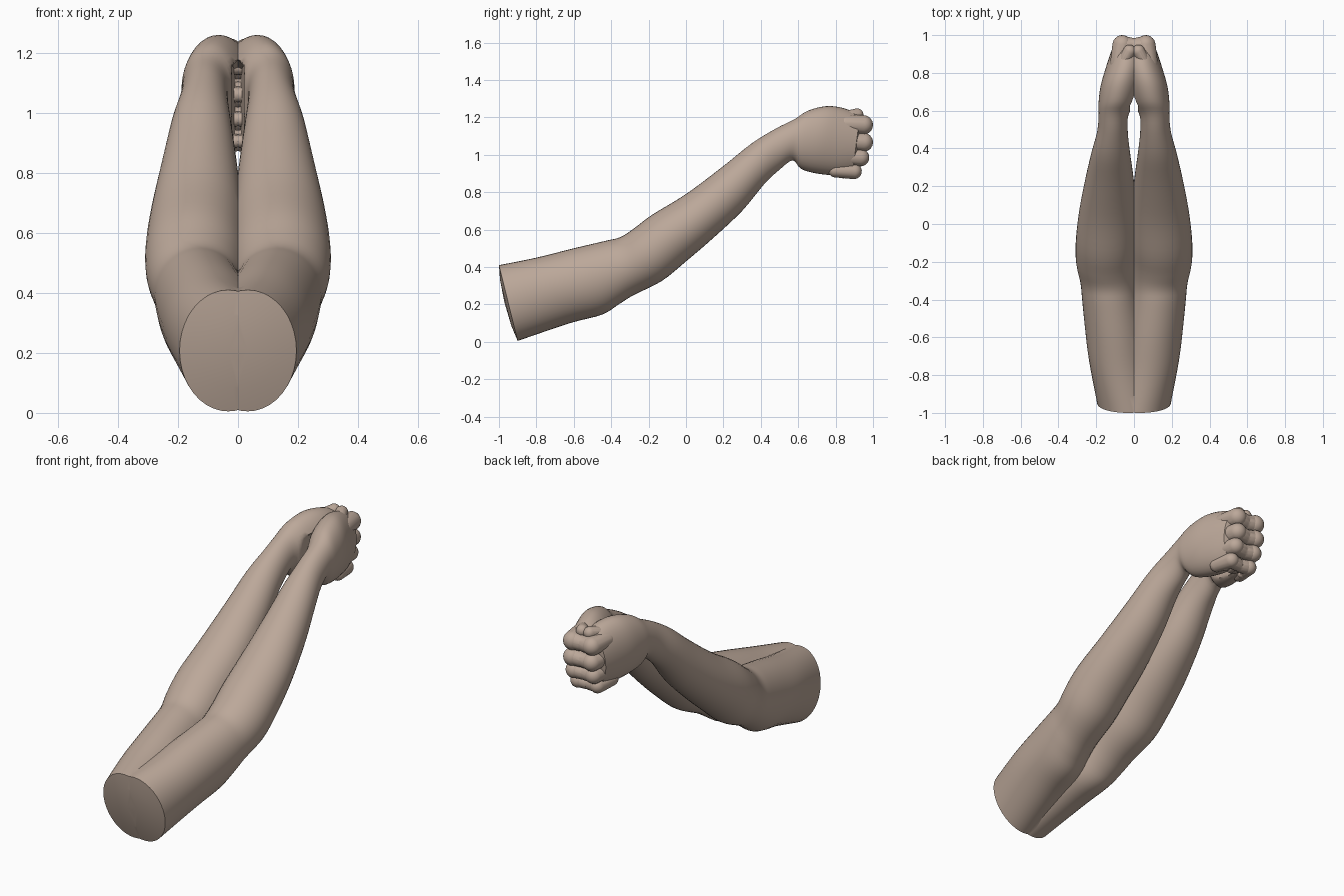
import bpy, bmesh, math
from mathutils import Vector

if "Cube" in bpy.data.objects:
    bpy.data.objects.remove(bpy.data.objects["Cube"])

skin = bpy.data.materials.new("skin")
skin.diffuse_color = (0.50, 0.39, 0.32, 1)
skin.use_nodes = True
skin.node_tree.nodes["Principled BSDF"].inputs["Base Color"].default_value = skin.diffuse_color


def finish(bm, name):
    """Trim at the centre plane, mirror, and shade smooth."""
    bmesh.ops.bisect_plane(bm, geom=bm.verts[:] + bm.edges[:] + bm.faces[:],
                           plane_co=(0, 0, 0), plane_no=(1, 0, 0), clear_inner=True)
    bmesh.ops.recalc_face_normals(bm, faces=bm.faces[:])
    mesh = bpy.data.meshes.new(name)
    bm.to_mesh(mesh)
    bm.free()
    mesh.materials.append(skin)
    ob = bpy.data.objects.new(name, mesh)
    bpy.context.collection.objects.link(ob)
    bpy.context.view_layer.objects.active = ob
    ob.select_set(True)
    mod = ob.modifiers.new("mirror", 'MIRROR')
    mod.merge_threshold = 0.0005
    bpy.ops.object.modifier_apply(modifier=mod.name)
    bpy.ops.object.shade_smooth_by_angle(angle=math.radians(40))
    ob.select_set(False)


def spline(rows, steps):
    """Catmull-Rom interpolation through rows of numbers."""
    out = []
    for i in range(len(rows) - 1):
        p = [rows[max(0, min(len(rows) - 1, i + k))] for k in (-1, 0, 1, 2)]
        for s in range(steps):
            t = s / steps
            out.append([0.5 * (2 * b + (c - a) * t + (2 * a - 5 * b + 4 * c - d) * t * t
                               + (3 * b - a - 3 * c + d) * t ** 3)
                        for a, b, c, d in zip(*p)])
    return out + [list(rows[-1])]


# Arm sections: top y, top z, bottom y, bottom z, inner x, outer x, palm hollow x
SECTIONS = [
    (-1.00, 0.41, -0.90, 0.005, -0.13, 0.195, -0.2),
    (-0.80, 0.45, -0.62, 0.10, -0.09, 0.240, -0.2),
    (-0.60, 0.50, -0.45, 0.145, -0.06, 0.262, -0.2),
    (-0.43, 0.54, -0.36, 0.20, -0.03, 0.275, -0.2),
    (-0.35, 0.56, -0.28, 0.25, -0.02, 0.283, -0.2),
    (-0.28, 0.605, -0.13, 0.325, -0.02, 0.306, -0.2),
    (-0.18, 0.68, 0.00, 0.43, -0.02, 0.308, -0.2),
    (0.00, 0.79, 0.14, 0.55, -0.015, 0.29, -0.2),
    (0.20, 0.94, 0.30, 0.70, 0.003, 0.255, -0.1),
    (0.35, 1.06, 0.42, 0.845, 0.022, 0.223, 0.0),
    (0.48, 1.14, 0.50, 0.92, 0.033, 0.195, 0.02),
    (0.58, 1.19, 0.57, 0.97, 0.030, 0.187, 0.02),
    (0.65, 1.235, 0.615, 0.925, -0.005, 0.188, 0.02),
    (0.75, 1.26, 0.70, 0.90, -0.04, 0.178, 0.02),
    (0.84, 1.25, 0.81, 0.89, -0.06, 0.150, 0.015),
    (0.93, 1.215, 0.89, 0.90, -0.06, 0.122, 0.01),
]
SIDES = 40

# Arms, lofted from the cut end to the knuckles
bm = bmesh.new()
rings = []
for ty, tz, by, bz, xi, xo, hollow in spline(SECTIONS, 4):
    ring = []
    for k in range(SIDES):
        a = 2 * math.pi * k / SIDES
        s, c = math.sin(a), math.cos(a)
        x = (xi + xo) / 2 + c * (xo - xi) / 2
        if s < 0.55:                      # open space between the palms
            x = max(x, hollow)
        ring.append(bm.verts.new((x, (ty + by) / 2 + s * (ty - by) / 2,
                                  (tz + bz) / 2 + s * (tz - bz) / 2)))
    rings.append(ring)
for r0, r1 in zip(rings, rings[1:]):
    for k in range(SIDES):
        j = (k + 1) % SIDES
        bm.faces.new((r0[k], r0[j], r1[j], r1[k]))
# Slightly domed ends
for ring, dome in ((rings[0], -0.02), (rings[-1], 0.015)):
    mid = sum((v.co for v in ring), Vector()) / SIDES
    inner = [bm.verts.new(mid.lerp(v.co, 0.6) + Vector((0, dome * 0.7, 0))) for v in ring]
    tip = bm.verts.new(mid + Vector((0, dome, 0)))
    for k in range(SIDES):
        j = (k + 1) % SIDES
        bm.faces.new((ring[k], ring[j], inner[j], inner[k]))
        bm.faces.new((inner[k], inner[j], tip))
finish(bm, "arms")


def phalanx(name, a, b, ra, rb, count=160):
    """Rounded finger segment: hull around two balls of evenly spread points."""
    bm = bmesh.new()
    for p, r in ((a, ra), (b, rb)):
        for i in range(count):
            h = 1 - 2 * (i + 0.5) / count
            w, t = math.sqrt(1 - h * h), i * math.pi * (3 - math.sqrt(5))
            bm.verts.new(Vector(p) + r * Vector((w * math.cos(t), w * math.sin(t), h)))
    bmesh.ops.convex_hull(bm, input=bm.verts[:])
    loose = [v for v in bm.verts if not v.link_faces]
    if loose:
        bmesh.ops.delete(bm, geom=loose, context='VERTS')
    finish(bm, name)


# Curled fingers: height, front reach, thickness
for i, (z, front, r) in enumerate([(1.16, 1.0, 0.052), (1.067, 1.0, 0.050),
                                   (0.985, 0.98, 0.047), (0.912, 0.94, 0.042)], 1):
    y = front - r
    phalanx(f"finger_knuckle_{i}", (0.08, y - 0.10, z + 0.005), (0.062, y, z), r * 0.9, r)
    phalanx(f"finger_middle_{i}", (0.058, y - 0.004, z), (0.012, y - 0.008, z - 0.004),
            r * 0.96, r * 0.88)
    phalanx(f"finger_tip_{i}", (0.012, y - 0.02, z - 0.004), (0.008, y - 0.07, z - 0.006),
            r * 0.6, r * 0.5)

# Small fingertips showing under the fist
phalanx("lower_fingertip", (0.085, 0.84, 0.912), (0.06, 0.84, 0.90), 0.022, 0.026)

# Thumbs resting on top
phalanx("thumbs", (0.06, 0.85, 1.205), (0.024, 0.915, 1.214), 0.028, 0.034)
